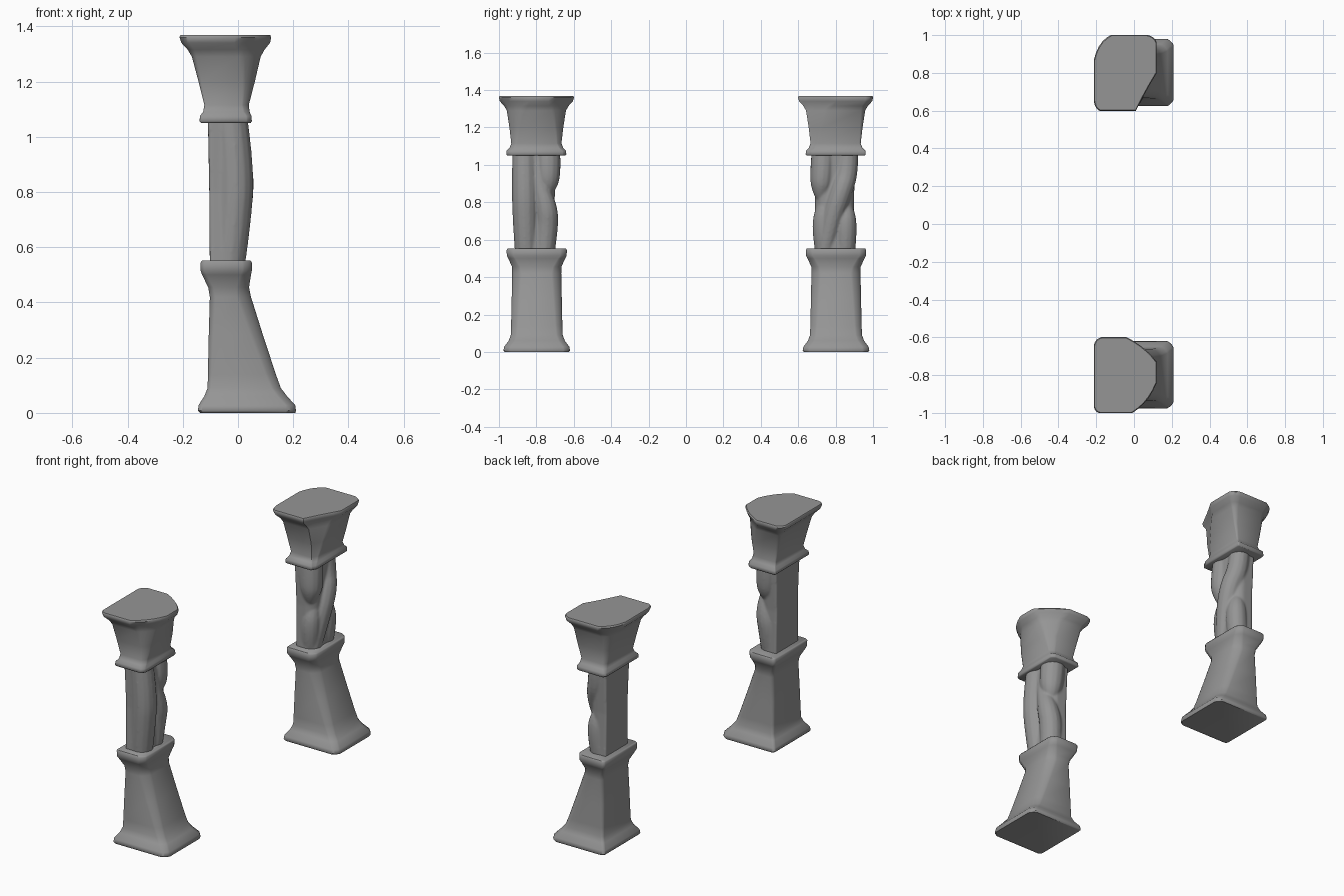
import bpy, math
from mathutils import Vector

if "Cube" in bpy.data.objects:
    bpy.data.objects.remove(bpy.data.objects["Cube"])

STONE = bpy.data.materials.new("grey_stone")
STONE.diffuse_color = (.3, .3, .3, 1)
STONE.use_nodes = True
STONE.node_tree.nodes["Principled BSDF"].inputs["Base Color"].default_value = STONE.diffuse_color


def activate(obj):
    bpy.ops.object.select_all(action='DESELECT')
    obj.select_set(True)
    bpy.context.view_layer.objects.active = obj


def ring(x0, x1, y0, y1, cuts, k):
    # rectangle outline whose corners are worn off; cut = (dx, dy, bulge)
    data = [(x0, y0, 1, 1, False), (x1, y0, -1, 1, True),
            (x1, y1, -1, -1, False), (x0, y1, 1, -1, True)]
    pts = []
    for (cx, cy, sx, sy, along_x), (dx, dy, bulge) in zip(data, cuts):
        c = Vector((cx, cy))
        a = c + Vector((sx * dx * k, 0))
        b = c + Vector((0, sy * dy * k))
        if not along_x:
            a, b = b, a
        m = ((a + b) / 2).lerp(c, bulge)
        for i in range(6):
            t = i / 5
            pts.append(a * (1 - t) ** 2 + m * 2 * t * (1 - t) + b * t * t)
    # start every ring with the corner order running counter-clockwise
    return pts


def loft(name, rows, yc, cuts):
    verts, faces = [], []
    for z, x0, x1, h, k in rows:
        verts += [(p.x, p.y, z) for p in ring(x0, x1, yc - h, yc + h, cuts, k)]
    n = 24
    for r in range(len(rows) - 1):
        for i in range(n):
            j = (i + 1) % n
            faces.append((r * n + i, r * n + j, (r + 1) * n + j, (r + 1) * n + i))
    faces.append(tuple(reversed(range(n))))
    faces.append(tuple(range((len(rows) - 1) * n, len(rows) * n)))
    me = bpy.data.meshes.new(name)
    me.from_pydata(verts, [], faces)
    me.materials.append(STONE)
    obj = bpy.data.objects.new(name, me)
    bpy.context.collection.objects.link(obj)
    activate(obj)
    bpy.ops.object.shade_smooth_by_angle(angle=math.radians(50))
    return obj


def strand(name, pts):
    # carved strand swelling out of the shaft; points are x, y, z, radius
    cu = bpy.data.curves.new(name, 'CURVE')
    cu.dimensions = '3D'
    cu.bevel_depth = 1
    cu.bevel_resolution = 5
    cu.use_fill_caps = True
    cu.resolution_u = 8
    sp = cu.splines.new('NURBS')
    sp.points.add(len(pts) - 1)
    for p, (x, y, z, r) in zip(sp.points, pts):
        p.co = (x, y, z, 1)
        p.radius = r
    sp.order_u = 3
    sp.use_endpoint_u = True
    obj = bpy.data.objects.new(name, cu)
    bpy.context.collection.objects.link(obj)
    activate(obj)
    bpy.ops.object.convert(target='MESH')
    return bpy.context.object


def carve(shaft, strands):
    # melt the strands into the shaft so the grooves are soft
    activate(shaft)
    for s in strands:
        s.select_set(True)
    bpy.ops.object.join()
    rm = shaft.modifiers.new("melt", 'REMESH')
    rm.mode = 'VOXEL'
    rm.voxel_size = .006
    sm = shaft.modifiers.new("soften", 'SMOOTH')
    sm.factor = .5
    sm.iterations = 7
    bpy.ops.object.modifier_apply(modifier="melt")
    bpy.ops.object.modifier_apply(modifier="soften")
    shaft.data.materials.clear()
    shaft.data.materials.append(STONE)
    bpy.ops.object.shade_smooth()


# rows: z, x min, x max, half depth, corner wear
BASE = [(0, -.138, .208, .172, 1), (.008, -.145, .21, .178, 1),
        (.028, -.143, .207, .174, 1), (.06, -.122, .178, .15, 1),
        (.09, -.11, .155, .139, 1), (.14, -.109, .137, .137, 1.1),
        (.28, -.106, .091, .134, 1.3), (.42, -.102, .047, .131, 1.5),
        (.455, -.108, .04, .132, 1.3), (.50, -.13, .047, .152, 1.1),
        (.515, -.135, .05, .16, 1), (.545, -.135, .05, .161, 1),
        (.552, -.13, .045, .157, 1)]
CAPITAL = [(1.05, -.134, .046, .156, .15), (1.056, -.139, .05, .16, .15),
           (1.075, -.138, .049, .159, .15), (1.09, -.126, .042, .144, .18),
           (1.115, -.122, .039, .134, .2), (1.2, -.143, .061, .144, .35),
           (1.29, -.167, .082, .158, .6), (1.315, -.182, .096, .172, .8),
           (1.34, -.205, .116, .195, 1), (1.36, -.212, .12, .201, 1),
           (1.368, -.208, .117, .197, 1)]
SHAFT = [(.53, -.102, .014, .107, 1), (.8, -.104, .012, .103, 1),
         (1.07, -.109, .014, .114, 1)]

SOFT = (.015, .015, .6)
EDGE = (.035, .035, .4)
BASE_CUTS = [SOFT, EDGE, EDGE, SOFT]
SHAFT_CUTS = [(.006, .006, .6), (.05, .05, .6), (.05, .05, .6), (.006, .006, .6)]
FRONT_CAP = [(.03, .03, .6), (.13, .16, .35), (.16, .13, .25), (.04, .04, .6)]
BACK_CAP = [(.03, .05, .6), (.11, .2, -.05), (.05, .04, .6), (.09, .13, .5)]

# the two columns
shafts = {}
for side, yc, cuts in (("front", -.798, FRONT_CAP), ("back", .802, BACK_CAP)):
    loft(side + "_column_base", BASE, yc, BASE_CUTS)
    loft(side + "_column_capital", CAPITAL, yc - .002, cuts)
    shafts[side] = loft(side + "_column_shaft", SHAFT, yc - .008, SHAFT_CUTS)

# carved strands on the front column
carve(shafts["front"], [
    strand("front_main_strand", [(-.035, -.855, .53, .06), (-.02, -.86, .68, .066),
                                 (-.008, -.863, .87, .07), (-.03, -.865, 1.07, .064)]),
    strand("front_upper_drop", [(-.035, -.74, 1.07, .068), (-.025, -.738, .96, .072),
                                (-.022, -.742, .87, .05), (-.03, -.755, .82, .015)]),
    strand("front_lower_strand", [(-.035, -.76, .53, .058), (-.03, -.745, .67, .064),
                                  (-.008, -.745, .77, .06), (-.01, -.785, .9, .042),
                                  (-.02, -.81, 1.07, .032)])])

# carved strands on the back column
carve(shafts["back"], [
    strand("back_diagonal_strand", [(-.03, .74, .53, .047), (-.01, .775, .7, .057),
                                    (.002, .83, .86, .06), (-.03, .862, .96, .06),
                                    (-.035, .865, 1.07, .057)]),
    strand("back_upper_drop", [(-.035, .735, 1.07, .064), (-.025, .728, .93, .069),
                               (-.025, .72, .85, .045), (-.03, .72, .8, .015)]),
    strand("back_left_strand", [(-.04, .74, .53, .047), (-.03, .725, .67, .06),
                                (-.03, .745, .8, .04), (-.03, .76, .86, .02)]),
    strand("back_lower_bulge", [(-.035, .85, .53, .054), (-.02, .855, .66, .063),
                                (-.025, .855, .77, .045), (-.03, .84, .83, .012)])])
